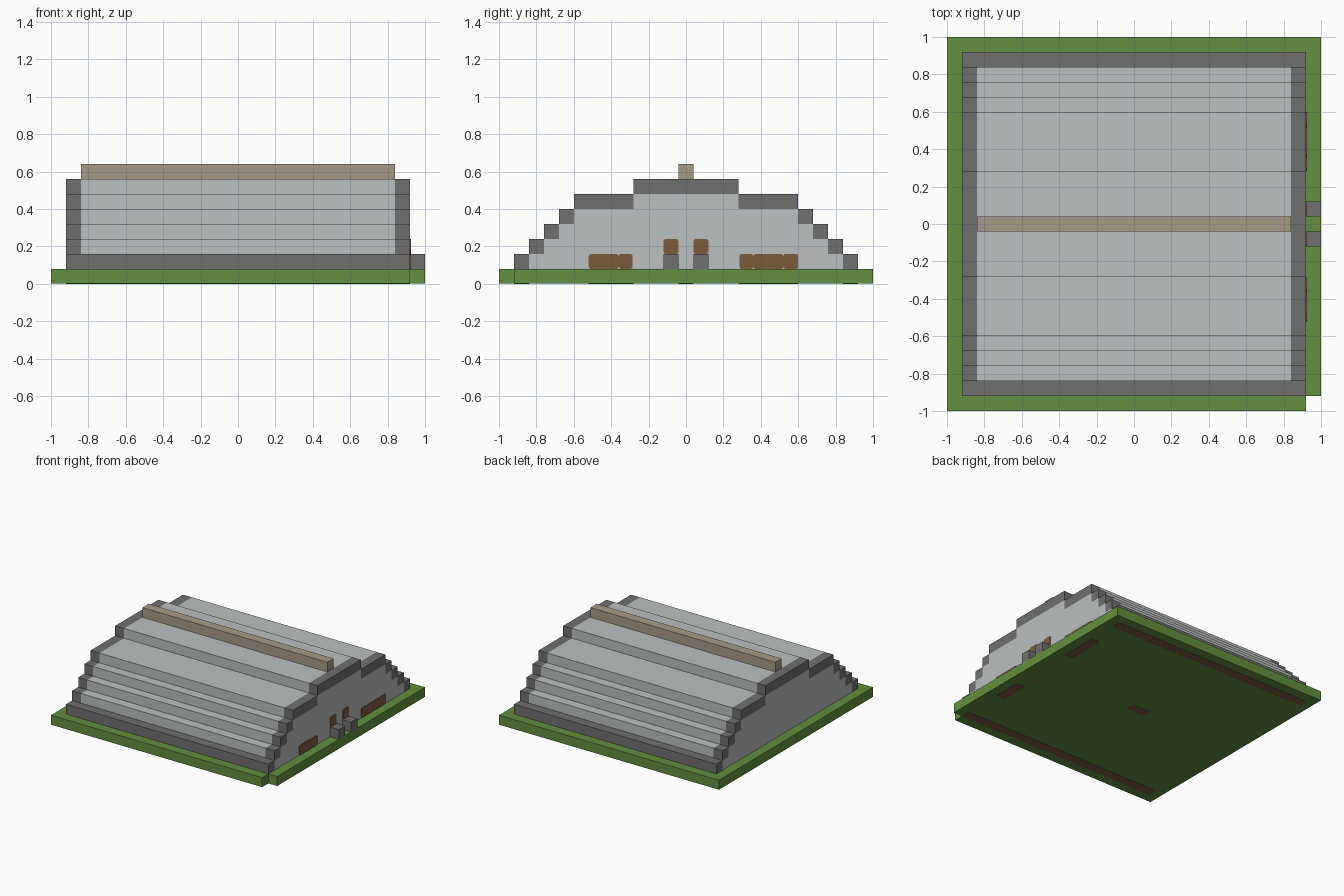
import bpy
import bmesh
from mathutils import Matrix, Vector

default = bpy.data.objects.get("Cube")
if default:
    bpy.data.objects.remove(default, do_unlink=True)


def material(name, rgb):
    mat = bpy.data.materials.new(name)
    mat.use_nodes = True
    color = (*rgb, 1)
    mat.diffuse_color = color
    mat.node_tree.nodes["Principled BSDF"].inputs["Base Color"].default_value = color
    return mat


GREEN = material("grass green", (0.122, 0.279, 0.05))
LIGHT = material("light grey", (0.50, 0.525, 0.525))
DARK = material("dark grey", (0.16, 0.16, 0.162))
TAN = material("tan", (0.39, 0.33, 0.24))
BROWN = material("brown", (0.2, 0.105, 0.048))


def finish(name, bm, mat):
    mesh = bpy.data.meshes.new(name)
    bmesh.ops.recalc_face_normals(bm, faces=bm.faces)
    bm.to_mesh(mesh)
    bm.free()
    mesh.materials.append(mat)
    obj = bpy.data.objects.new(name, mesh)
    bpy.context.collection.objects.link(obj)
    return obj


def boxes(name, spans, mat, round_axis=None):
    """One object from (x0, x1, y0, y1, z0, z1) spans; round_axis clips corners around that axis."""
    bm = bmesh.new()
    for x0, x1, y0, y1, z0, z1 in spans:
        size = Vector((x1 - x0, y1 - y0, z1 - z0))
        middle = Vector((x0 + x1, y0 + y1, z0 + z1)) / 2
        place = Matrix.Translation(middle) @ Matrix.Diagonal((*size, 1))
        verts = bmesh.ops.create_cube(bm, size=1, matrix=place)["verts"]
        if round_axis is not None:
            edges = {e for v in verts for e in v.link_edges}
            along = [e for e in edges
                     if abs((e.verts[0].co - e.verts[1].co).normalized()[round_axis]) > 0.9]
            bmesh.ops.bevel(bm, geom=along, offset=0.012, segments=2, profile=0.5, affect='EDGES')
    return finish(name, bm, mat)


U = 0.08                                        # block size
HALVES = [0.92, 0.84, 0.76, 0.68, 0.60, 0.28]   # half depth of each roof step
END, INNER = 0.92, 0.84

# Ground slab with one missing corner
outline = [(-1, -1), (END, -1), (END, -END), (1, -END), (1, 1), (-1, 1)]
bm = bmesh.new()
face = bm.faces.new([bm.verts.new((x, y, 0.002)) for x, y in outline])
top = bmesh.ops.extrude_face_region(bm, geom=[face])["geom"]
bmesh.ops.translate(bm, vec=(0, 0, U - 0.002),
                    verts=[v for v in top if isinstance(v, bmesh.types.BMVert)])
finish("ground_slab", bm, GREEN)

# Stepped roof, gable walls and their dark rims
roof, gables, rims = [], [], []
for i, half in enumerate(HALVES):
    z0, z1 = U * (i + 1), U * (i + 2)
    roof_half = INNER if i == 0 else half
    roof.append((-INNER, INNER, -roof_half, roof_half, z0, z1))
    rim_inner = HALVES[i + 1] if i < len(HALVES) - 1 else 0
    for x0, x1 in ((-END, -INNER), (INNER, END)):
        if rim_inner:
            gables.append((x0, x1, -rim_inner, rim_inner, z0, z1))
            rims.append((x0, x1, -half, -rim_inner, z0, z1))
            rims.append((x0, x1, rim_inner, half, z0, z1))
        else:
            rims.append((x0, x1, -half, half, z0, z1))
boxes("stepped_roof", roof, LIGHT)
boxes("gable_walls", gables, LIGHT)
boxes("gable_rims", rims, DARK)

# Dark bottom course along the front and back
boxes("bottom_course", [(-INNER, INNER, -END, -INNER, U, 2 * U),
                        (-INNER, INNER, INNER, END, U, 2 * U)], DARK)

# Ridge beam
boxes("ridge_beam", [(-INNER, INNER, -U / 2, U / 2, 7 * U, 8 * U)], TAN)

# Blocks beside the entrance and the brown panels above them
boxes("entrance_blocks", [(END, 1, s - U / 2, s + U / 2, U, 2 * U) for s in (-U, U)], DARK)
FACE = END + 0.005
boxes("upper_panels", [(END - 0.004, FACE, s - U / 2, s + U / 2, 2 * U, 3 * U)
                       for s in (-U, U)], BROWN, 0)

# Low brown panels in the gable wall
low = [(-0.52, -0.36), (-0.36, -0.285), (0.285, 0.36), (0.36, 0.52), (0.52, 0.60)]
boxes("low_panels", [(END - 0.004, FACE, a, b, U, 2 * U) for a, b in low], BROWN, 0)

# Brown strips showing on the underside
strips = [(-END, END, INNER, END), (-END, END, -END, -INNER),
          (INNER, END, 0.28, 0.60), (INNER, END, -0.52, -0.28),
          (-0.12, 0.04, -0.04, 0.04)]
boxes("underside_strips", [(*s, 0, 0.006) for s in strips], BROWN, 2)
